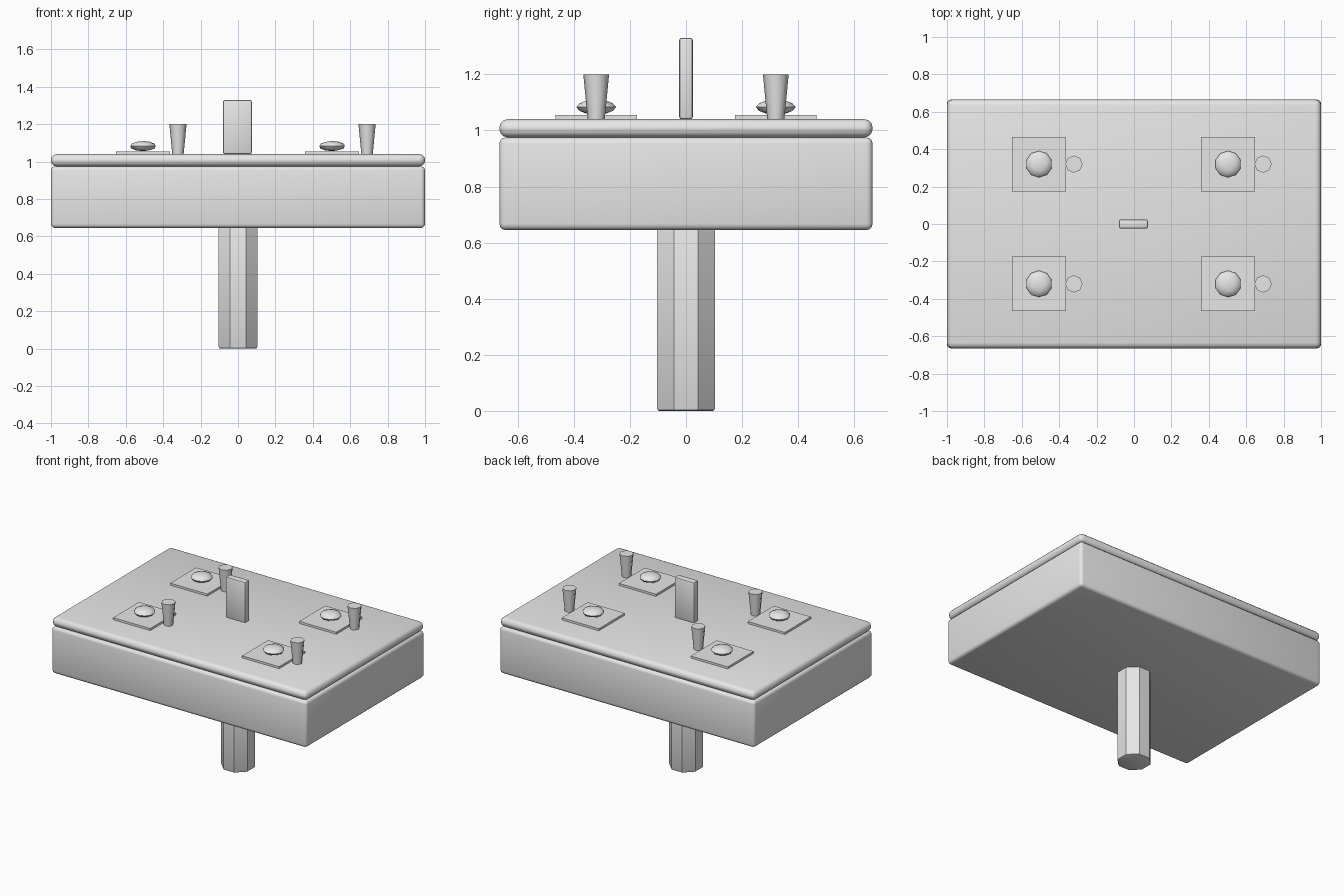
import bpy
from math import radians, pi, cos, sin

cube = bpy.data.objects.get("Cube")
if cube:
    bpy.data.objects.remove(cube, do_unlink=True)

grey = bpy.data.materials.new("light grey")
grey.use_nodes = True
grey.diffuse_color = (0.8, 0.8, 0.8, 1)
grey.node_tree.nodes["Principled BSDF"].inputs["Base Color"].default_value = (0.8, 0.8, 0.8, 1)


def finish(obj, name, bevel=0, segments=2, angle=30):
    """Name, colour, round and shade the part."""
    obj.name = name
    obj.data.materials.append(grey)
    if bevel:
        mod = obj.modifiers.new("rounding", 'BEVEL')
        mod.width = bevel
        mod.segments = segments
        mod.limit_method = 'ANGLE'
        mod.angle_limit = radians(60)
        bpy.ops.object.modifier_apply(modifier=mod.name)
    bpy.ops.object.shade_smooth_by_angle(angle=radians(angle))
    return obj


def box(name, x, y, z0, z1, width, depth, bevel=0, segments=2):
    bpy.ops.mesh.primitive_cube_add(size=1, location=(x, y, (z0 + z1) / 2))
    obj = bpy.context.object
    obj.scale = (width, depth, z1 - z0)
    bpy.ops.object.transform_apply(location=False, rotation=False, scale=True)
    return finish(obj, name, bevel, segments)


def lathe(name, x, y, profile, sides, bevel=0, angle=30, turn=0):
    """Stack rings of (radius, height) into a closed faceted solid."""
    verts = [(r * cos(turn + 2 * pi * i / sides), r * sin(turn + 2 * pi * i / sides), z)
             for r, z in profile for i in range(sides)]
    faces = [(k * sides + i, k * sides + (i + 1) % sides,
              (k + 1) * sides + (i + 1) % sides, (k + 1) * sides + i)
             for k in range(len(profile) - 1) for i in range(sides)]
    faces.append(tuple(reversed(range(sides))))
    faces.append(tuple(range(len(verts) - sides, len(verts))))
    mesh = bpy.data.meshes.new(name)
    mesh.from_pydata(verts, [], faces)
    obj = bpy.data.objects.new(name, mesh)
    bpy.context.collection.objects.link(obj)
    obj.location = (x, y, 0)
    bpy.ops.object.select_all(action='DESELECT')
    obj.select_set(True)
    bpy.context.view_layer.objects.active = obj
    return finish(obj, name, bevel, 2, angle)


# Pedestal, body and lid
lathe("pedestal", 0, 0, [(0.112, 0), (0.112, 0.65)], 8, bevel=0.01, turn=pi / 8)
box("body", 0, 0, 0.645, 0.975, 2, 1.33, bevel=0.022, segments=3)
box("lid", 0, 0, 0.975, 1.04, 2, 1.33, bevel=0.03, segments=3)

# Upright centre plate
box("centre_plate", -0.003, 0, 1.04, 1.33, 0.155, 0.05, bevel=0.01)

# Four place settings: square mat, squashed knob and flared cup
for side, x in (("right", -0.508), ("left", 0.503)):
    for end, y in (("front", -0.32), ("back", 0.32)):
        tag = end + "_" + side
        box("mat_" + tag, x, y, 1.035, 1.055, 0.29, 0.29)
        bpy.ops.mesh.primitive_ico_sphere_add(subdivisions=2, radius=1, location=(x, y, 1.083))
        knob = bpy.context.object
        knob.scale = (0.071, 0.071, 0.027)
        bpy.ops.object.transform_apply(location=False, rotation=False, scale=True)
        finish(knob, "knob_" + tag, angle=40)
        lathe("cup_" + tag, x + 0.187, y, [(0.03, 1.035), (0.046, 1.2)], 8, angle=50)
